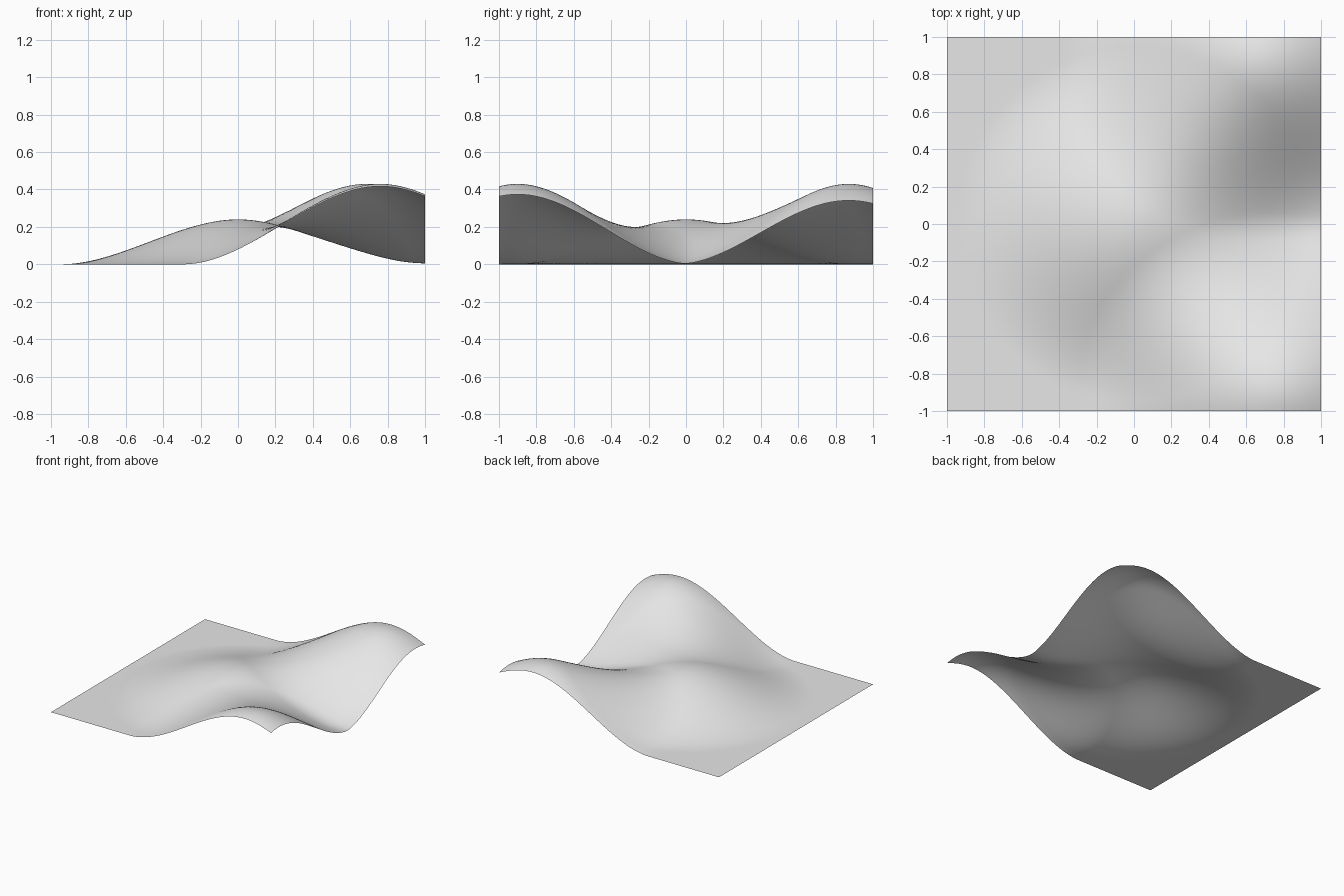
import bpy
import bmesh
import math

cube = bpy.data.objects.get("Cube")
if cube:
    bpy.data.objects.remove(cube, do_unlink=True)

# Hills: centre x, centre y, radius x, radius y, height
HILLS = [
    (0.0, 0.0, 0.95, 0.95, 0.24),
    (0.76, -0.9, 1.06, 0.96, 0.43),
    (0.69, 0.87, 1.06, 0.96, 0.43),
]


def height(x, y):
    """Sum of hills with a smooth falloff to flat ground."""
    total = 0.0
    for cx, cy, rx, ry, h in HILLS:
        t = max(0.0, 1 - math.hypot((x - cx) / rx, (y - cy) / ry))
        total += h * t * t * (3 - 2 * t)
    return total


# Ground colour
grey = bpy.data.materials.new("plain grey")
grey.use_nodes = True
colour = (0.8, 0.8, 0.8, 1)
grey.diffuse_color = colour
for node in grey.node_tree.nodes:
    if node.type == "BSDF_PRINCIPLED":
        node.inputs["Base Color"].default_value = colour

# Rolling terrain sheet
bm = bmesh.new()
bmesh.ops.create_grid(bm, x_segments=100, y_segments=100, size=1)
for v in bm.verts:
    v.co.z = height(v.co.x, v.co.y)
for f in bm.faces:
    f.smooth = True
mesh = bpy.data.meshes.new("terrain")
bm.to_mesh(mesh)
bm.free()
mesh.materials.append(grey)
terrain = bpy.data.objects.new("terrain", mesh)
bpy.context.collection.objects.link(terrain)
